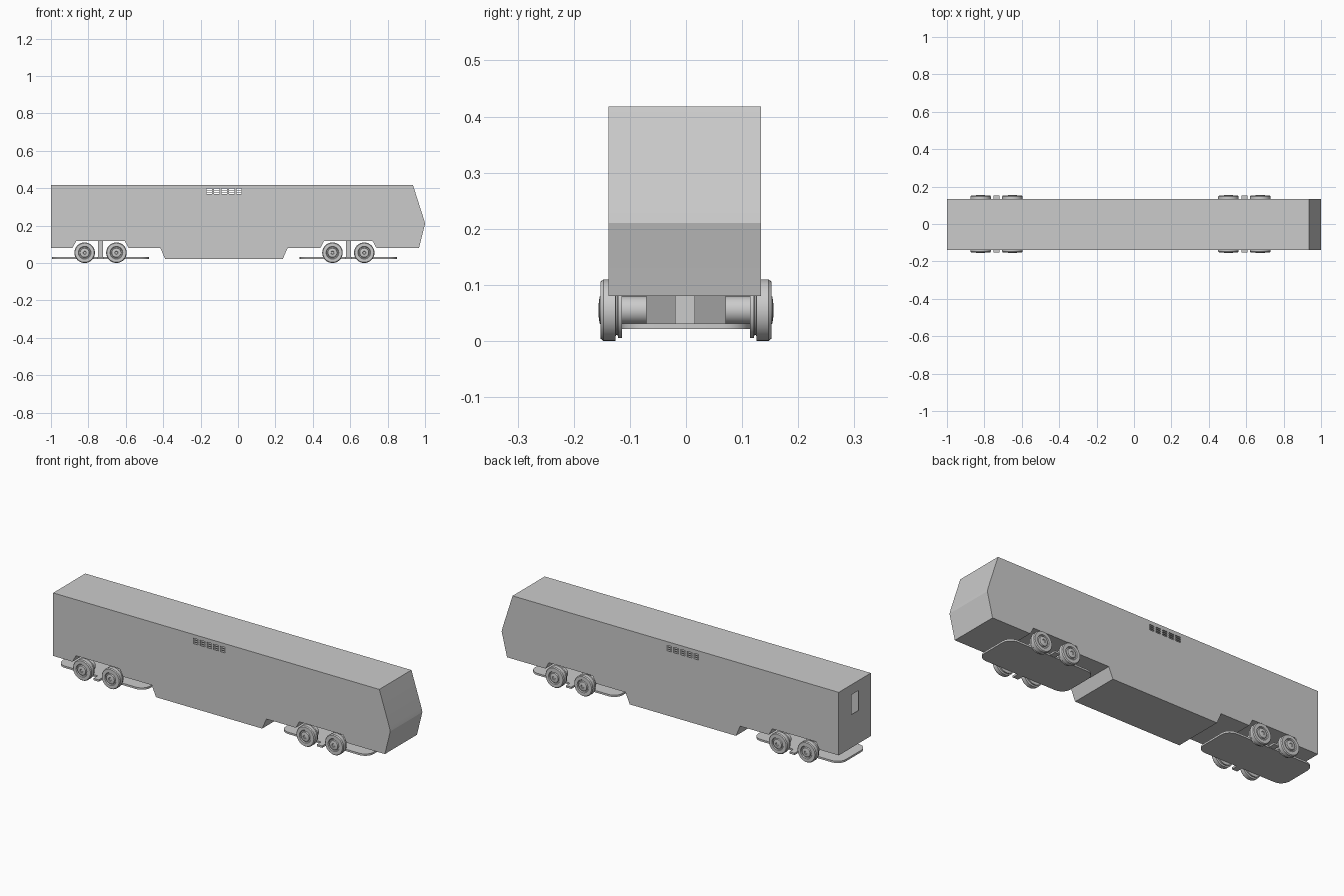
import bpy, bmesh, math
from mathutils import Matrix, Vector

cube = bpy.data.objects.get("Cube")
if cube:
    bpy.data.objects.remove(cube, do_unlink=True)

grey = bpy.data.materials.new("plain grey")
grey.use_nodes = True
grey.diffuse_color = (0.6, 0.6, 0.6, 1)
grey.node_tree.nodes["Principled BSDF"].inputs["Base Color"].default_value = (0.6, 0.6, 0.6, 1)


def finish(name, bm, smooth=None):
    bmesh.ops.recalc_face_normals(bm, faces=bm.faces)
    mesh = bpy.data.meshes.new(name)
    bm.to_mesh(mesh)
    bm.free()
    mesh.materials.append(grey)
    obj = bpy.data.objects.new(name, mesh)
    bpy.context.collection.objects.link(obj)
    bpy.ops.object.select_all(action='DESELECT')
    obj.select_set(True)
    bpy.context.view_layer.objects.active = obj
    if smooth:
        bpy.ops.object.shade_smooth_by_angle(angle=math.radians(smooth))
    return obj


def add_box(bm, low, high):
    low, high = Vector(low), Vector(high)
    place = Matrix.Translation((low + high) / 2) @ Matrix.Diagonal((high - low).to_4d())
    bmesh.ops.create_cube(bm, size=1, matrix=place)


def extrude_outline(points, offset):
    bm = bmesh.new()
    face = bm.faces.new([bm.verts.new(p) for p in points])
    out = bmesh.ops.extrude_face_region(bm, geom=[face])["geom"]
    bmesh.ops.translate(bm, vec=offset, verts=[v for v in out if isinstance(v, bmesh.types.BMVert)])
    return bm


def lathe(name, profile, x, z, side, steps=32):
    # Profile points are (radius, distance outward along y)
    bm = bmesh.new()
    verts = [bm.verts.new((x + r, side * y, z)) for r, y in profile]
    edges = [bm.edges.new(pair) for pair in zip(verts, verts[1:])]
    bmesh.ops.spin(bm, geom=verts + edges, cent=(x, 0, z), axis=(0, 1, 0),
                   angle=math.tau, steps=steps, use_merge=True)
    bmesh.ops.remove_doubles(bm, verts=bm.verts, dist=0.0001)
    return finish(name, bm, 30)


# Body shell: stepped underside with wheel arches, pointed nose
BOTTOM, ARCH, BELLY, ROOF = 0.08, 0.117, 0.022, 0.418
BOGIES = {"rear": -0.735, "front": 0.59}


def arch(x):
    return [(x - 0.15, BOTTOM), (x - 0.13, ARCH), (x + 0.13, ARCH), (x + 0.15, BOTTOM)]


outline = ([(-1, ROOF), (-1, BOTTOM)] + arch(BOGIES["rear"])
           + [(-0.415, BOTTOM), (-0.39, BELLY), (0.24, BELLY), (0.265, BOTTOM)]
           + arch(BOGIES["front"])
           + [(0.968, BOTTOM), (0.995, 0.19), (1, 0.21), (0.995, 0.23), (0.935, ROOF)])
body = finish("body_shell", extrude_outline([(x, -0.138, z) for x, z in outline], (0, 0.272, 0)), 14)
shell = body.modifiers.new("wall", 'SOLIDIFY')
shell.thickness = 0.006
shell.offset = -1

# Openings: five slatted vents on each side and one window in the flat end
bm = bmesh.new()
for column in range(5):
    x = -0.168 + column * 0.04
    for row in range(3):
        z = 0.369 + row * 0.011
        add_box(bm, (x, -0.2, z), (x + 0.028, 0.2, z + 0.007))
add_box(bm, (-1.1, -0.032, 0.257), (-0.96, 0.026, 0.364))
openings = finish("opening_cutter", bm)
openings.hide_render = True
cut = body.modifiers.new("openings", 'BOOLEAN')
cut.operation = 'DIFFERENCE'
cut.object = openings
bpy.context.view_layer.objects.active = body
for name in ("wall", "openings"):
    bpy.ops.object.modifier_apply(modifier=name)
bpy.data.objects.remove(openings, do_unlink=True)

# Bogies: rounded base plate, centre post, side steps, stub axles and wheels
WHEEL = [(0, 0.114), (0.05, 0.114), (0.05, 0.121), (0.044, 0.122), (0.044, 0.125),
         (0.055, 0.126), (0.055, 0.147), (0.051, 0.152), (0.034, 0.152), (0.031, 0.147),
         (0.026, 0.147), (0.024, 0.154), (0.009, 0.156), (0.007, 0.153), (0, 0.153)]
STUB = [(0, 0.07), (0.025, 0.07), (0.025, 0.116), (0, 0.116)]

for end, cx in BOGIES.items():
    corners = []
    for sx, sy, start in ((1, 1, 0), (-1, 1, 90), (-1, -1, 180), (1, -1, 270)):
        for step in range(7):
            a = math.radians(start + step * 15)
            corners.append((cx + sx * 0.21 + 0.05 * math.cos(a),
                            sy * 0.065 + 0.05 * math.sin(a), 0.021))
    finish(end + "_base_plate", extrude_outline(corners, (0, 0, 0.01)), 30)

    bm = bmesh.new()
    add_box(bm, (cx - 0.013, -0.02, 0.03), (cx + 0.013, 0.016, 0.118))
    finish(end + "_centre_post", bm)

    for side, label in ((1, "left"), (-1, "right")):
        bm = bmesh.new()
        add_box(bm, (cx - 0.016, min(side * 0.1, side * 0.152), 0.022),
                (cx + 0.016, max(side * 0.1, side * 0.152), 0.032))
        finish(f"{end}_{label}_step", bm)
        for dx, place in ((-0.085, "rear"), (0.085, "front")):
            tag = f"{end}_{label}_{place}"
            lathe(tag + "_wheel", WHEEL, cx + dx, 0.055, side)
            lathe(tag + "_stub_axle", STUB, cx + dx, 0.055, side, 24)
